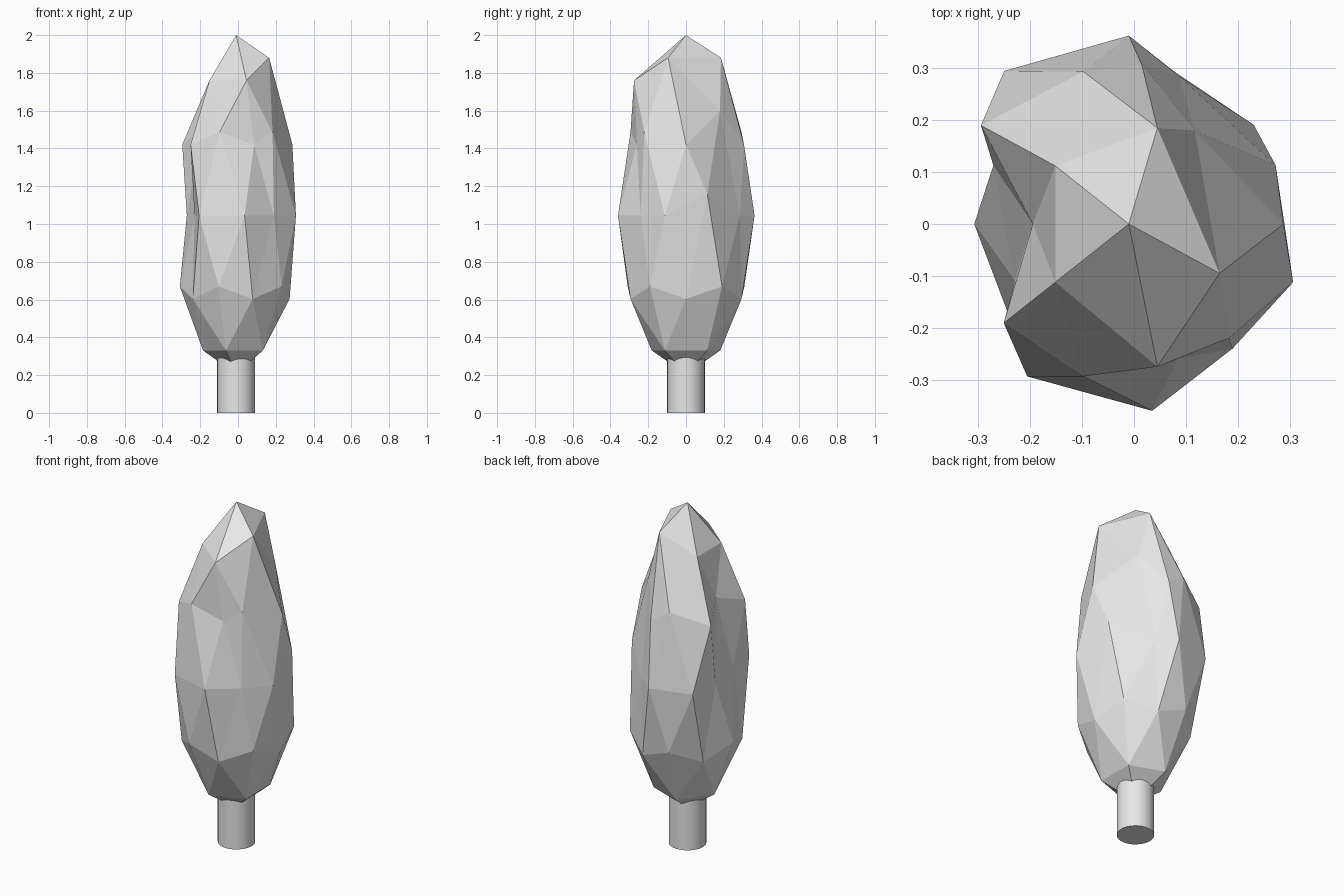
import bpy
import bmesh
import math
from mathutils import Matrix, Vector

# Remove the default cube only
default_cube = bpy.data.objects.get("Cube")
if default_cube:
    bpy.data.objects.remove(default_cube, do_unlink=True)

CENTRE_X = -0.01


def make_material(name, colour):
    material = bpy.data.materials.new(name)
    material.use_nodes = True
    material.diffuse_color = colour
    material.node_tree.nodes["Principled BSDF"].inputs["Base Color"].default_value = colour
    return material


def add_object(name, bm, material):
    mesh = bpy.data.meshes.new(name)
    bm.to_mesh(mesh)
    bm.free()
    mesh.materials.append(material)
    obj = bpy.data.objects.new(name, mesh)
    bpy.context.collection.objects.link(obj)
    return obj


def pull_nearest(bm, targets):
    """Move the vertex closest to each target onto that target."""
    original = {vert: vert.co.copy() for vert in bm.verts}
    for target in map(Vector, targets):
        nearest = min(original, key=lambda vert: (original[vert] - target).length)
        nearest.co = target


grey = make_material("light grey", (0.8, 0.8, 0.8, 1.0))

# Foliage: stretched faceted ball with irregular bumps and dents
bm = bmesh.new()
bmesh.ops.create_icosphere(bm, subdivisions=2, radius=1.0)
bmesh.ops.scale(bm, vec=(0.333, 0.363, 0.84), verts=bm.verts)
bmesh.ops.translate(bm, vec=(CENTRE_X, 0, 1.045), verts=bm.verts)

crown_points = [
    (CENTRE_X, 0, 2.0),
    (0.165, -0.095, 1.88),
    (0.045, 0.185, 1.88),
    (0.045, -0.275, 1.76),
]
shoulder_points = [
    (-0.195, 0, 1.49),
    (-0.295, 0.19, 1.42),
    (0.183, -0.22, 1.485),
    (0.085, -0.26, 1.42),
    (0.117, 0.18, 1.6),
    (0.015, 0.307, 1.42),
]
waist_points = [
    (-0.25, 0.295, 1.045),
    (0.035, -0.36, 1.045),
    (0.19, -0.24, 1.045),
    (0.273, 0.113, 1.157),
    (-0.271, 0.113, 1.045),
    (-0.23, -0.11, 1.045),
    (0.087, 0.285, 1.045),
]
pull_nearest(bm, crown_points + shoulder_points + waist_points)
bmesh.ops.recalc_face_normals(bm, faces=bm.faces)
foliage = add_object("foliage", bm, grey)

# Trunk: short round post running up into the foliage
TRUNK_HEIGHT = 0.4
bm = bmesh.new()
bmesh.ops.create_cone(
    bm, cap_ends=True, segments=32, radius1=0.1, radius2=0.1, depth=TRUNK_HEIGHT,
    matrix=Matrix.Translation((CENTRE_X, 0, TRUNK_HEIGHT / 2)),
)
trunk = add_object("trunk", bm, grey)

# Smooth the trunk's side, keep its rims sharp
bpy.ops.object.select_all(action="DESELECT")
trunk.select_set(True)
bpy.context.view_layer.objects.active = trunk
bpy.ops.object.shade_smooth_by_angle(angle=math.radians(30))
